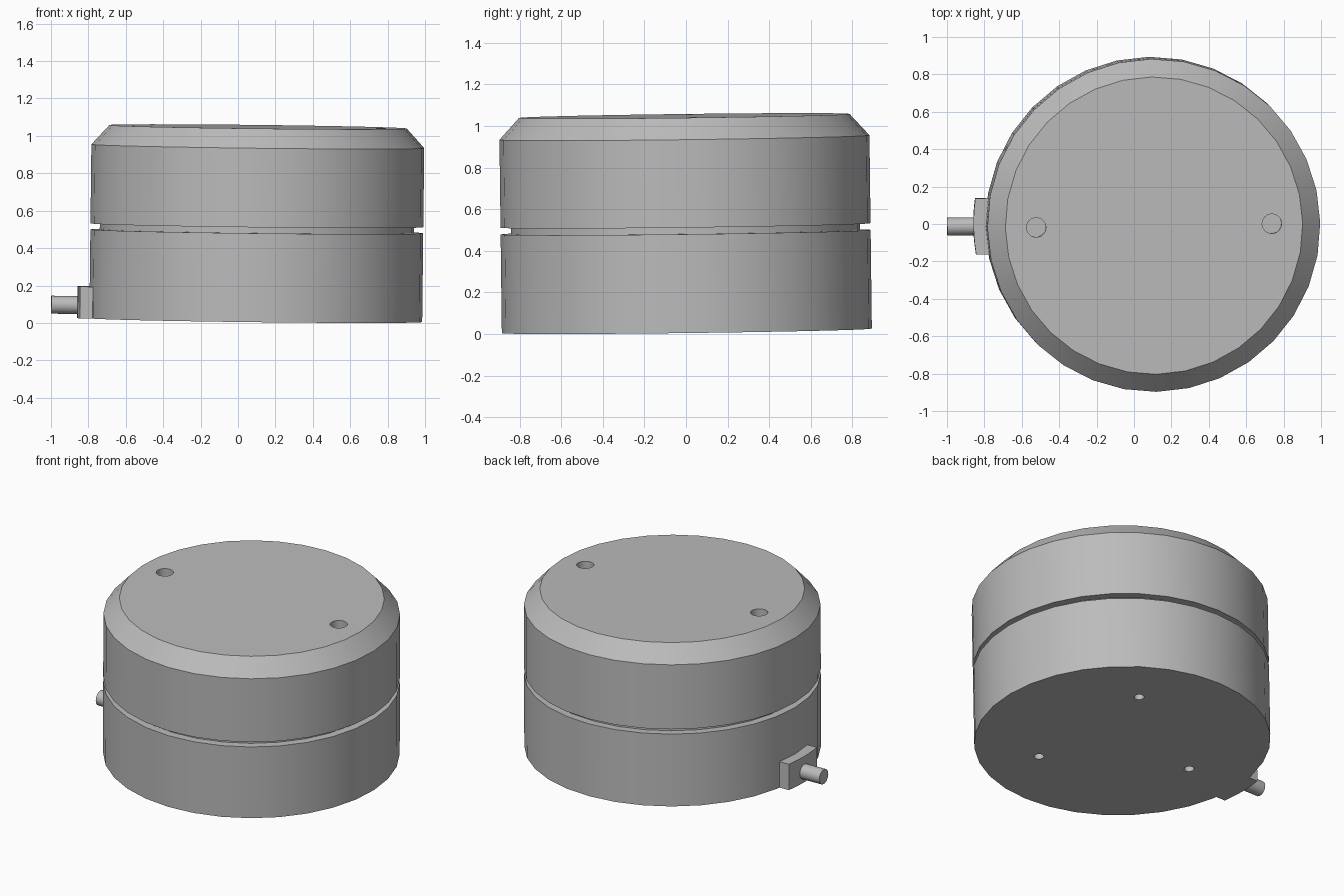
import bpy, bmesh, math
from mathutils import Matrix, Euler

cube = bpy.data.objects.get("Cube")
if cube:
    bpy.data.objects.remove(cube, do_unlink=True)

SIDES = 32
RADIUS = 0.89
# The whole device leans very slightly
PLACE = Matrix.Translation((0.095, 0.004, 0.015)) @ Euler((0.0125, 0.0115, 0.016)).to_matrix().to_4x4()

grey = bpy.data.materials.new("satin grey")
grey.use_nodes = True
colour = (0.5, 0.5, 0.5, 1)
grey.diffuse_color = colour
grey.node_tree.nodes["Principled BSDF"].inputs["Base Color"].default_value = colour


def finish(name, bm):
    """Turn a bmesh into a placed object."""
    bmesh.ops.recalc_face_normals(bm, faces=bm.faces)
    mesh = bpy.data.meshes.new(name)
    bm.to_mesh(mesh)
    bm.free()
    mesh.materials.append(grey)
    obj = bpy.data.objects.new(name, mesh)
    obj.matrix_world = PLACE
    bpy.context.collection.objects.link(obj)
    return obj


def smooth(obj):
    bpy.ops.object.select_all(action='DESELECT')
    obj.select_set(True)
    bpy.context.view_layer.objects.active = obj
    bpy.ops.object.shade_smooth_by_angle(angle=math.radians(30))


def lathe(name, profile):
    """Stack rings of (radius, height) and cap both ends."""
    bm = bmesh.new()
    rings = []
    for r, z in profile:
        angles = [2 * math.pi * i / SIDES for i in range(SIDES)]
        rings.append([bm.verts.new((r * math.cos(a), r * math.sin(a), z)) for a in angles])
    for low, high in zip(rings, rings[1:]):
        for i in range(SIDES):
            j = (i + 1) % SIDES
            bm.faces.new((low[i], low[j], high[j], high[i]))
    bm.faces.new(rings[0])
    bm.faces.new(rings[-1])
    return finish(name, bm)


def add_cylinder(bm, radius, depth, matrix):
    bmesh.ops.create_cone(bm, cap_ends=True, segments=24, radius1=radius,
                          radius2=radius, depth=depth, matrix=matrix)


# Round housing with a groove at mid height and a chamfered top
body = lathe("housing", [
    (RADIUS, 0), (RADIUS, 0.475), (0.84, 0.475), (0.84, 0.507),
    (RADIUS, 0.507), (RADIUS, 0.93), (0.795, 1.034)])

# Blind holes: two in the top, three in the underside
bm = bmesh.new()
for x in (-0.63, 0.63):
    add_cylinder(bm, 0.052, 0.2, Matrix.Translation((x, 0, 1.034)))
for degrees in (60, 180, 300):
    a = math.radians(degrees)
    add_cylinder(bm, 0.03, 0.2, Matrix.Translation((0.53 * math.cos(a), 0.53 * math.sin(a), 0)))
cutter = finish("hole_cutter", bm)
cutter.hide_render = True

bpy.context.view_layer.objects.active = body
drill = body.modifiers.new("holes", 'BOOLEAN')
drill.operation = 'DIFFERENCE'
drill.solver = 'EXACT'
drill.object = cutter
bpy.ops.object.modifier_apply(modifier=drill.name)
bpy.data.objects.remove(cutter, do_unlink=True)
smooth(body)

# Curved mounting block for the cable
bm = bmesh.new()
half, outer = 0.15, 0.955
outline = [(-0.86, half), (-0.86, -half)]
for i in range(7):
    y = -half + 2 * half * i / 6
    outline.append((-math.sqrt(outer ** 2 - y ** 2), y))
face = bm.faces.new([bm.verts.new((x, y, 0)) for x, y in outline])
top = bmesh.ops.extrude_face_region(bm, geom=[face])["geom"]
bmesh.ops.translate(bm, vec=(0, 0, 0.17),
                    verts=[v for v in top if isinstance(v, bmesh.types.BMVert)])
smooth(finish("cable_block", bm))

# Short cable stub
bm = bmesh.new()
add_cylinder(bm, 0.048, 0.155, Matrix.Translation((-1.0175, 0, 0.07)) @ Matrix.Rotation(math.pi / 2, 4, 'Y'))
smooth(finish("cable_stub", bm))
